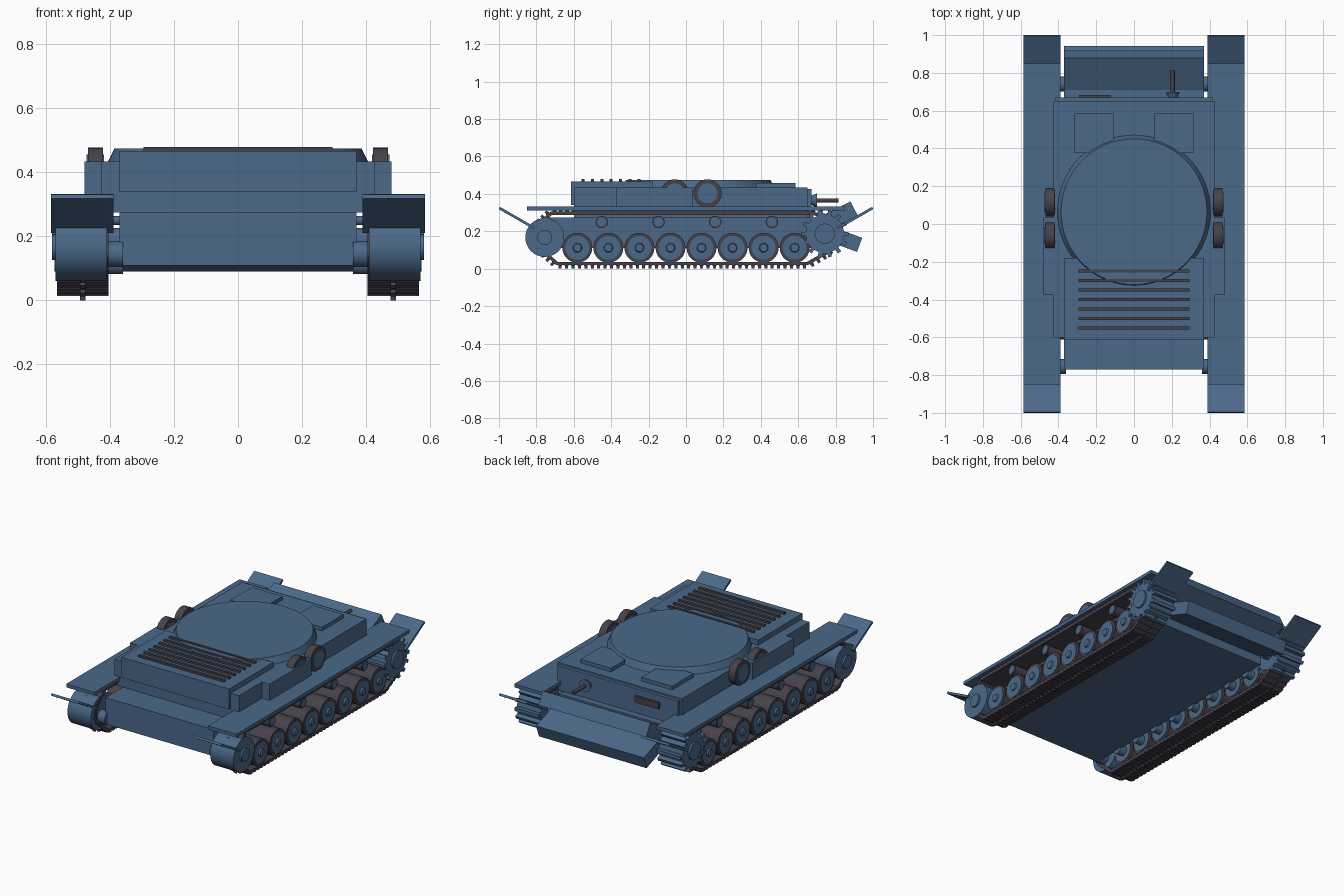
import bpy, bmesh, math
from mathutils import Matrix, Vector

if "Cube" in bpy.data.objects:
    bpy.data.objects.remove(bpy.data.objects["Cube"], do_unlink=True)


def material(name, rgb):
    m = bpy.data.materials.new(name)
    m.use_nodes = True
    m.diffuse_color = (*rgb, 1)
    m.node_tree.nodes["Principled BSDF"].inputs["Base Color"].default_value = (*rgb, 1)
    return m


BLUE = material("steel blue paint", (0.07, 0.14, 0.25))
DARK = material("dark metal", (0.06, 0.054, 0.07))


def finish(bm, name, mat, smooth=False):
    bmesh.ops.recalc_face_normals(bm, faces=bm.faces)
    me = bpy.data.meshes.new(name)
    bm.to_mesh(me)
    bm.free()
    me.materials.append(mat)
    ob = bpy.data.objects.new(name, me)
    bpy.context.collection.objects.link(ob)
    if smooth:
        bpy.ops.object.select_all(action="DESELECT")
        ob.select_set(True)
        bpy.context.view_layer.objects.active = ob
        bpy.ops.object.shade_smooth_by_angle(angle=math.radians(35))
    return ob


def add_box(bm, center, size, tilt=0.0):
    mat = (Matrix.Translation(center) @ Matrix.Rotation(math.radians(tilt), 4, "X")
           @ Matrix.Diagonal((*size, 1)))
    bmesh.ops.create_cube(bm, size=1, matrix=mat)


def box(name, center, size, mat=BLUE, tilt=0.0):
    bm = bmesh.new()
    add_box(bm, center, size, tilt)
    return finish(bm, name, mat)


def span(name, x, y, z, mat=BLUE):
    """Box from its low and high limits on each axis."""
    lo, hi = Vector((x[0], y[0], z[0])), Vector((x[1], y[1], z[1]))
    return box(name, (lo + hi) / 2, hi - lo, mat)


def cyl(name, start, axis, length, r1, r2=None, mat=BLUE, sides=32):
    """Cylinder or cone growing from start along the axis."""
    d = Vector(axis)
    rot = Vector((0, 0, 1)).rotation_difference(d).to_matrix().to_4x4()
    bm = bmesh.new()
    bmesh.ops.create_cone(bm, cap_ends=True, segments=sides, radius1=r1,
                          radius2=r1 if r2 is None else r2, depth=length,
                          matrix=Matrix.Translation(Vector(start) + d * length / 2) @ rot)
    return finish(bm, name, mat, True)


# Hull
span("hull", (-0.37, 0.37), (-0.77, 0.71), (0.11, 0.275))
box("upper_nose_plate", (0, 0.765, 0.254), (0.74, 0.3, 0.085), tilt=27)
box("lower_nose_plate", (0, 0.806, 0.172), (0.74, 0.26, 0.08), tilt=-20)

# Superstructure and deck
span("superstructure", (-0.427, 0.427), (-0.6, 0.65), (0.275, 0.435))
span("front_plate", (-0.415, 0.415), (0.64, 0.67), (0.275, 0.425))
span("engine_deck", (-0.37, 0.37), (-0.615, -0.18), (0.34, 0.467))
cyl("turret_ring", (0, 0.065, 0.43), (0, 0, 1), 0.045, 0.408, 0.386, sides=64)
for i in range(7):
    y = -0.25 - 0.05 * i
    span("grille_slat", (-0.295, 0.295), (y - 0.008, y + 0.008), (0.46, 0.479), DARK)

# Hull gun and vision slit
cyl("gun_mount", (0.205, 0.66, 0.365), (0, 1, 0), 0.04, 0.02, 0.038)
cyl("gun_barrel", (0.205, 0.69, 0.365), (0, 1, 0), 0.125, 0.011, mat=DARK, sides=16)
span("vision_slit", (-0.29, -0.125), (0.66, 0.683), (0.345, 0.385), DARK)


def wheel(name, side, y, z, x0, x1, radius, hub_radius, cap_radius):
    """Dark tyre with a raised painted disc and a small cap."""
    out = (side, 0, 0)
    cyl(name + "_tyre", (side * x0, y, z), out, x1 - x0, radius, mat=DARK)
    cyl(name + "_disc", (side * (x0 - 0.004), y, z), out, x1 - x0 + 0.008, hub_radius)
    if cap_radius:
        cyl(name + "_cap", (side * x1, y, z), out, 0.014, cap_radius, cap_radius * 0.8)


# Closed track loop in (y, z)
LOOP = [(-0.69, 0.028), (0.65, 0.028), (0.75, 0.085), (0.81, 0.16), (0.80, 0.23),
        (0.74, 0.285), (0.66, 0.297), (-0.72, 0.297), (-0.81, 0.21), (-0.815, 0.14)]


def track(side):
    xc, width, half = side * 0.485, 0.16, 0.009
    pts = [Vector((0, y, z)) for y, z in LOOP]
    mid = Vector((0, 0, 0.16))
    links, teeth = bmesh.new(), bmesh.new()
    for a, b in zip(pts, pts[1:] + pts[:1]):
        run = b - a
        tilt = math.degrees(math.atan2(run.z, run.y))
        outward = Vector((0, run.z, -run.y)).normalized()
        center = (a + b) / 2
        center.x = xc
        add_box(links, center, (width, run.length + 0.008, half * 2), tilt)
        count = max(1, round(run.length / 0.034))
        for i in range(count):
            p = a + run * ((i + 0.5) / count)
            p.x = xc
            # Pads across the belt, with a guide tooth on each
            add_box(links, p + outward * 0.007, (width, 0.02, 0.013), tilt)
            add_box(teeth, p + outward * 0.014, (0.016, 0.016, 0.028), tilt)
    finish(links, "track_belt", DARK)
    finish(teeth, "track_teeth", DARK)


def sprocket(side):
    y, z, xc = 0.742, 0.187, side * 0.488
    out = (side, 0, 0)
    cyl("sprocket_drum", (side * 0.405, y, z), out, 0.165, 0.103)
    cyl("sprocket_hub", (side * 0.57, y, z), out, 0.012, 0.054)
    bm = bmesh.new()
    for i in range(14):
        a = 2 * math.pi * i / 14
        c = (xc, y + 0.105 * math.cos(a), z + 0.105 * math.sin(a))
        add_box(bm, c, (0.165, 0.044, 0.02), math.degrees(a))
    finish(bm, "sprocket_teeth", BLUE)
    cyl("sprocket_axle", (side * 0.36, y, z), out, 0.06, 0.04)


for s in (1, -1):
    out = (s, 0, 0)
    # Fender with raised end flaps
    box("fender", (s * 0.487, 0, 0.323), (0.195, 1.7, 0.021))
    for e in (1, -1):
        box("fender_flap", (s * 0.487, e * 0.905, 0.271), (0.195, 0.215, 0.014), tilt=e * 30)

    # Side box, roof hatch and spare wheels
    box("side_box", (s * 0.45, -0.17, 0.383), (0.06, 0.41, 0.104))
    box("roof_hatch", (s * 0.21, 0.48, 0.445), (0.21, 0.21, 0.026))
    for y in (-0.06, 0.115):
        wheel("spare_wheel", s, y, 0.403, 0.422, 0.469, 0.075, 0.053, 0)

    # Running gear
    track(s)
    sprocket(s)
    cyl("idler_drum", (s * 0.41, -0.755, 0.167), out, 0.16, 0.104)
    cyl("idler_hub", (s * 0.57, -0.755, 0.167), out, 0.012, 0.04)
    cyl("idler_axle", (s * 0.36, -0.755, 0.145), out, 0.06, 0.04)
    for i in range(8):
        y = -0.581 + 0.166 * i
        wheel("road_wheel", s, y, 0.112, 0.41, 0.56, 0.08, 0.064, 0.026)
        cyl("wheel_axle", (s * 0.36, y, 0.112), out, 0.06, 0.03, sides=16)
    for i in range(4):
        y = -0.45 + 0.303 * i
        wheel("return_roller", s, y, 0.25, 0.42, 0.55, 0.033, 0.025, 0)
        cyl("roller_axle", (s * 0.36, y, 0.25), out, 0.07, 0.014, sides=16)
